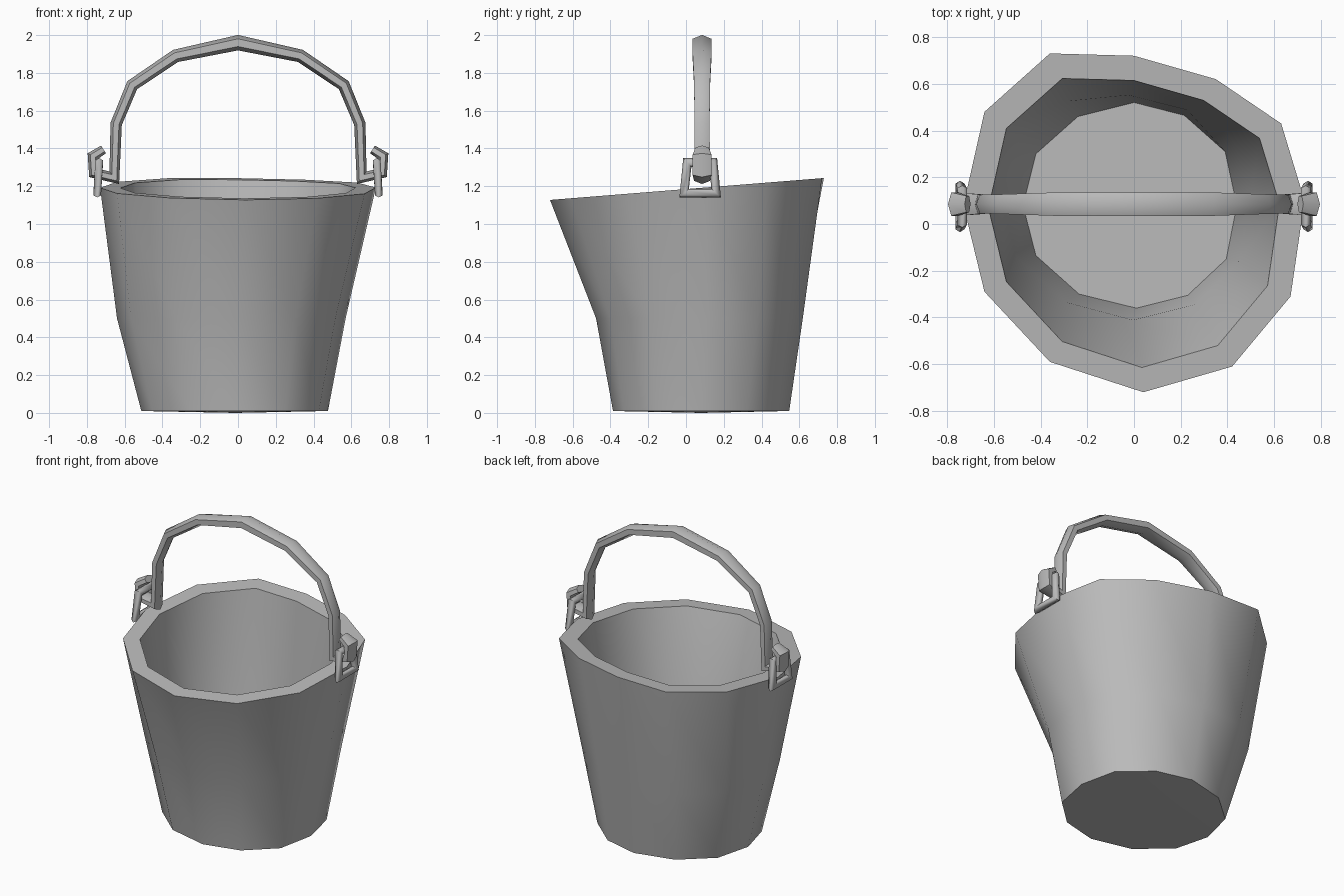
import bpy, bmesh, math
from mathutils import Vector

cube = bpy.data.objects.get("Cube")
if cube:
    bpy.data.objects.remove(cube, do_unlink=True)

GREY = (0.5, 0.5, 0.5, 1)
metal = bpy.data.materials.new("grey metal")
metal.use_nodes = True
metal.diffuse_color = GREY
metal.node_tree.nodes["Principled BSDF"].inputs["Base Color"].default_value = GREY


def finish(name, bm, angle):
    """Turn a bmesh into a smooth shaded object with sharp edges kept."""
    bmesh.ops.recalc_face_normals(bm, faces=bm.faces)
    mesh = bpy.data.meshes.new(name)
    bm.to_mesh(mesh)
    bm.free()
    mesh.materials.append(metal)
    obj = bpy.data.objects.new(name, mesh)
    bpy.context.collection.objects.link(obj)
    bpy.ops.object.select_all(action='DESELECT')
    obj.select_set(True)
    bpy.context.view_layer.objects.active = obj
    bpy.ops.object.shade_smooth_by_angle(angle=math.radians(angle))
    return obj


def bridge(bm, a, b):
    n = len(a)
    for i in range(n):
        j = (i + 1) % n
        bm.faces.new((a[i], a[j], b[j], b[i]))


def tube(name, path, side, radii, widths, closed=False):
    """Six sided bar along a flat path; side is the normal of its plane."""
    bm = bmesh.new()
    pts = [Vector(p) for p in path]
    n = len(pts)
    rings = []
    for i, p in enumerate(pts):
        before = pts[i - 1] if closed or i else None
        after = pts[(i + 1) % n] if closed or i < n - 1 else None
        d1 = (p - before).normalized() if before else (after - p).normalized()
        d2 = (after - p).normalized() if after else d1
        tangent = (d1 + d2).normalized()
        out = side.cross(tangent).normalized()
        mitre = min(1 / max(tangent.dot(d1), 0.1), 1.4)
        ring = []
        for k in range(6):
            a = k * math.pi / 3
            ring.append(bm.verts.new(p + out * math.cos(a) * radii[i] * mitre
                                     + side * math.sin(a) / 0.866 * widths[i]))
        rings.append(ring)
    for a, b in zip(rings, rings[1:]):
        bridge(bm, a, b)
    if closed:
        bridge(bm, rings[-1], rings[0])
    else:
        bm.faces.new(rings[0])
        bm.faces.new(rings[-1])
    return finish(name, bm, 62)


# Bucket: hand-shaped rim and floor outlines joined through a middle ring
rim = [(-.36, .73), (0, .72), (.35, .62), (.63, .43), (.73, .1), (.67, -.31),
       (.42, -.61), (.04, -.72), (-.36, -.59), (-.64, -.29), (-.73, .08), (-.64, .48)]
floor = [(-.24, .46), (0, .52), (.215, .465), (.39, .31), (.44, .08), (.395, -.15),
         (.23, -.305), (.01, -.36), (-.235, -.3), (-.42, -.135), (-.475, .08), (-.42, .3)]
rim = [Vector(p) for p in rim]
floor = [Vector(p) for p in floor]
CENTRE = Vector((-.015, .08))
MID = Vector((-.03, .065))


def scaled(points, centre, sx, sy):
    return [Vector((centre.x + (p.x - centre.x) * sx,
                    centre.y + (p.y - centre.y) * sy)) for p in points]


base = scaled(floor, CENTRE, 1.08, 1.06)
shift = Vector((-.025, .025))
middle = scaled([b.lerp(r, .42) + shift for b, r in zip(base, rim)], MID, 1.02, .955)


def rim_height(p):
    return 1.185 + .08 * p.y


bm = bmesh.new()


def ring(points, height, slope_from=None):
    return [bm.verts.new((p.x, p.y, height if height is not None else rim_height(p)))
            for p in points]


layers = [ring(base, .01), ring(middle, .5), ring(rim, None),
          ring([p * .853 for p in rim], None),
          ring(scaled(middle, MID, .88, .88), .5), ring(floor, .08)]
for a, b in zip(layers, layers[1:]):
    bridge(bm, a, b)
bm.faces.new(layers[-1])
foot = bm.verts.new((CENTRE.x, CENTRE.y, 0))
for i in range(len(rim)):
    bm.faces.new((layers[0][i - 1], layers[0][i], foot))
finish("bucket", bm, 45)

# Handle: mirrored arch whose ends curl into hooks (x, z, radius, half width)
HANDLE_Y = .085
half = [(.33, 1.89, .034, .05), (.56, 1.735, .032, .042), (.645, 1.53, .03, .04),
        (.655, 1.245, .03, .042), (.762, 1.27, .027, .05), (.768, 1.36, .027, .05),
        (.712, 1.395, .024, .035)]
arch = [(-x, z, r, w) for x, z, r, w in reversed(half)] + [(0, 1.96, .04, .05)] + half
tube("handle", [(x, HANDLE_Y, z) for x, z, r, w in arch], Vector((0, 1, 0)),
     [a[2] for a in arch], [a[3] for a in arch])

# Trapezoid loops on both sides of the rim that hold the hooks
for label, s in (("left", 1), ("right", -1)):
    loop = [(s * .745, -.01, 1.163), (s * .745, .16, 1.163),
            (s * .735, .143, 1.325), (s * .735, .007, 1.325)]
    tube(label + "_handle_loop", loop, Vector((1, 0, 0)), [.024] * 4, [.02] * 4, closed=True)
